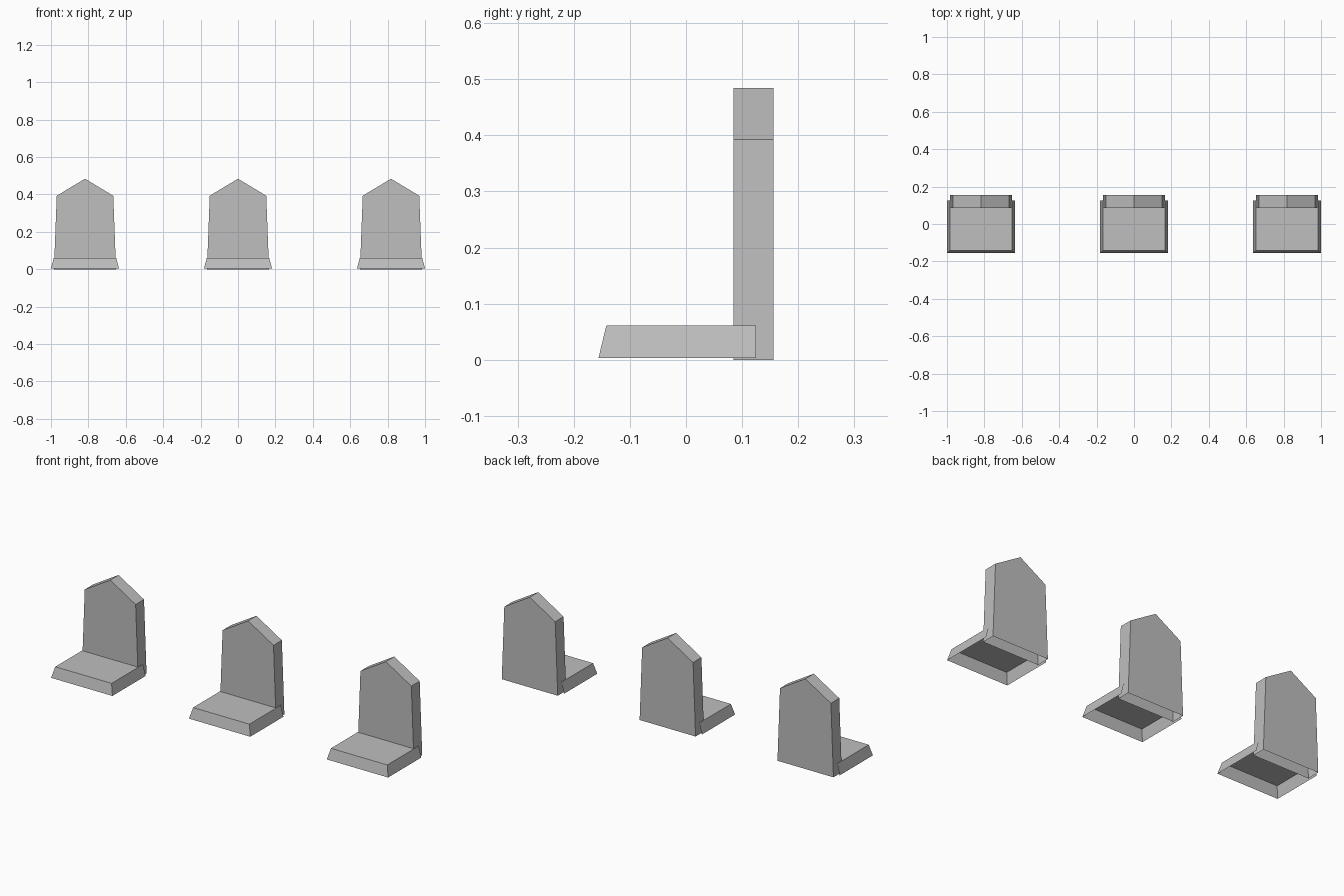
import bpy
import bmesh

if "Cube" in bpy.data.objects:
    bpy.data.objects.remove(bpy.data.objects["Cube"])

# One flat stone colour
stone = bpy.data.materials.new("grey stone")
stone.diffuse_color = (0.52, 0.52, 0.52, 1)
stone.use_nodes = True
stone.node_tree.nodes["Principled BSDF"].inputs["Base Color"].default_value = stone.diffuse_color


def make_part(name, x, build):
    bm = bmesh.new()
    build(bm)
    mesh = bpy.data.meshes.new(name)
    bm.to_mesh(mesh)
    bm.free()
    mesh.materials.append(stone)
    obj = bpy.data.objects.new(name, mesh)
    obj.location.x = x
    bpy.context.collection.objects.link(obj)


def headstone(bm):
    # Tapered gabled outline given depth, open underneath
    outline = [(-0.166, 0), (0.166, 0), (0.151, 0.393), (0, 0.484), (-0.151, 0.393)]
    front = [bm.verts.new((x, 0.085, z)) for x, z in outline]
    back = [bm.verts.new((x, 0.156, z)) for x, z in outline]
    bm.faces.new(front)
    bm.faces.new(back[::-1])
    for i in range(1, 5):
        j = (i + 1) % 5
        bm.faces.new((front[j], front[i], back[i], back[j]))


def grave_slab(bm):
    # Low slab with sloped front and sides, hollow below and behind
    low = [(-0.182, 0.125), (-0.182, -0.156), (0.182, -0.156), (0.182, 0.125)]
    high = [(-0.167, 0.125), (-0.167, -0.142), (0.167, -0.142), (0.167, 0.125)]
    a = [bm.verts.new((x, y, 0.003)) for x, y in low]
    b = [bm.verts.new((x, y, 0.061)) for x, y in high]
    bm.faces.new(b)
    for i in range(3):
        bm.faces.new((a[i], a[i + 1], b[i + 1], b[i]))


# Row of three graves
for side, x in (("left", -0.818), ("middle", 0), ("right", 0.818)):
    make_part(side + "_headstone", x, headstone)
    make_part(side + "_grave_slab", x, grave_slab)
